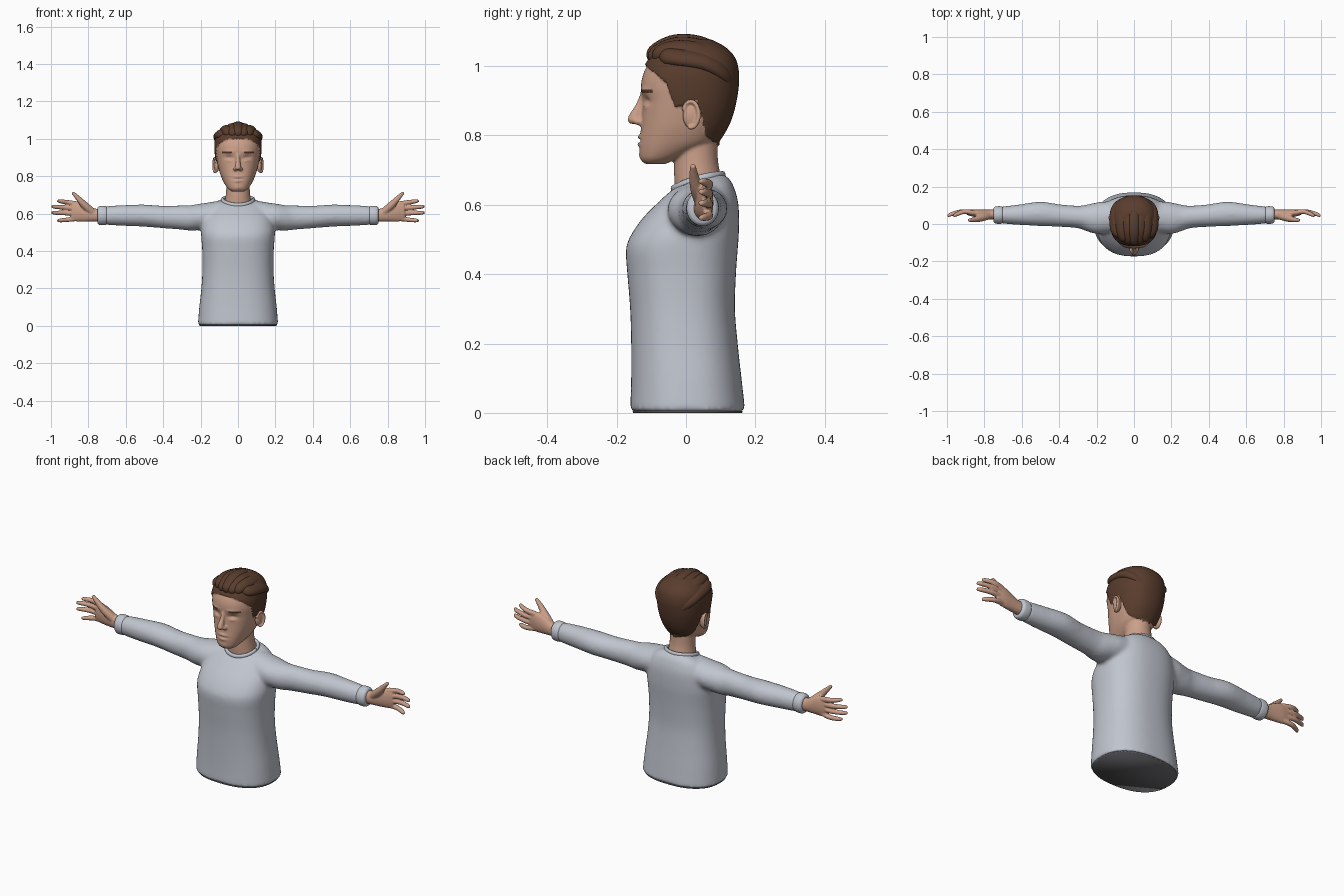
import bpy, bmesh, math
from mathutils import Vector, Matrix

if "Cube" in bpy.data.objects:
    bpy.data.objects.remove(bpy.data.objects["Cube"])


def material(name, rgb):
    m = bpy.data.materials.new(name)
    m.diffuse_color = (*rgb, 1)
    m.use_nodes = True
    m.node_tree.nodes["Principled BSDF"].inputs["Base Color"].default_value = m.diffuse_color
    return m


SHIRT = material("light grey knit", (0.53, 0.56, 0.62))
SKIN = material("skin", (0.60, 0.35, 0.25))
HAIR = material("brown hair", (0.10, 0.046, 0.026))
DARK = material("dark underside", (0.13, 0.13, 0.14))


def spline(rows, n=6):
    """Catmull-Rom resampling of rows of numbers."""
    out = []
    for i in range(len(rows) - 1):
        p0, p1, p2 = rows[max(i - 1, 0)], rows[i], rows[i + 1]
        p3 = rows[min(i + 2, len(rows) - 1)]
        for k in range(n):
            t = k / n
            out.append([b + 0.5 * t * (c - a + t * (2 * a - 5 * b + 4 * c - d + t * (3 * (b - c) + d - a)))
                        for a, b, c, d in zip(p0, p1, p2, p3)])
    return out + [list(rows[-1])]


def skin_rings(bm, rings):
    vs = [[bm.verts.new(p) for p in r] for r in rings]
    n = len(vs[0])
    for a, b in zip(vs, vs[1:]):
        for i in range(n):
            bm.faces.new((a[i], a[(i + 1) % n], b[(i + 1) % n], b[i]))
    bm.faces.new(vs[0])
    bm.faces.new(vs[-1])


def stack(bm, rows, power=2.3, n=64):
    """Horizontal rounded rings: z, half width, front y, back y, tilt."""
    rings = []
    for z, hw, yf, yb, tilt in rows:
        ring = []
        for i in range(n):
            a = 2 * math.pi * i / n
            c, s = math.cos(a), math.sin(a)
            dy = math.copysign(abs(s) ** (2 / power), s) * (yb - yf) / 2
            ring.append((math.copysign(abs(c) ** (2 / power), c) * hw, (yf + yb) / 2 + dy, z + tilt * dy))
        rings.append(ring)
    skin_rings(bm, rings)


def tube(bm, rows, side, sx=1, n=20):
    """Oval tube: x, y, z, radius along side, radius across it."""
    pts = [Vector((r[0] * sx, r[1], r[2])) for r in rows]
    rings = []
    for i, p in enumerate(pts):
        t = (pts[min(i + 1, len(pts) - 1)] - pts[max(i - 1, 0)]).normalized()
        a = Vector(side)
        a = (a - t * a.dot(t)).normalized()
        b = t.cross(a)
        rings.append([p + a * rows[i][3] * math.cos(w) + b * rows[i][4] * math.sin(w)
                      for w in (2 * math.pi * k / n for k in range(n))])
    skin_rings(bm, rings)


def ball(bm, pos, size):
    m = Matrix.Translation(pos) @ Matrix.Diagonal((*size, 1))
    bmesh.ops.create_uvsphere(bm, u_segments=24, v_segments=16, radius=1, matrix=m)


def finish(name, bm, mat, voxel=0, smooth=0):
    """Make the object; optionally fuse its pieces into one smooth skin."""
    bmesh.ops.recalc_face_normals(bm, faces=bm.faces[:])
    me = bpy.data.meshes.new(name)
    bm.to_mesh(me)
    bm.free()
    ob = bpy.data.objects.new(name, me)
    bpy.context.collection.objects.link(ob)
    if voxel:
        r = ob.modifiers.new("fuse", 'REMESH')
        r.mode, r.voxel_size = 'VOXEL', voxel
        s = ob.modifiers.new("soften", 'SMOOTH')
        s.factor, s.iterations = 0.5, smooth
        dg = bpy.context.evaluated_depsgraph_get()
        fused = bpy.data.meshes.new_from_object(ob.evaluated_get(dg))
        ob.modifiers.clear()
        ob.data = fused
    ob.data.materials.clear()
    ob.data.materials.append(mat)
    for p in ob.data.polygons:
        p.use_smooth = True
        p.material_index = 0
    return ob


# Sweater: torso and both sleeves fused together
bm = bmesh.new()
stack(bm, spline([
    (0.003, .215, -.161, .171, 0), (.10, .207, -.158, .160, 0), (.20, .196, -.158, .149, 0),
    (.30, .190, -.161, .141, 0), (.40, .191, -.169, .144, 0), (.47, .196, -.173, .149, 0),
    (.51, .197, -.160, .152, 0), (.56, .188, -.126, .153, 0), (.605, .172, -.087, .150, .04),
    (.643, .145, -.056, .136, .14), (.660, .115, -.042, .120, .24), (.672, .080, -.030, .100, .3)]), 2.4)
sleeve = spline([
    (.08, .04, .602, .070, .080), (.15, .035, .590, .070, .085), (.20, .031, .583, .070, .084),
    (.25, .034, .577, .068, .072), (.30, .038, .579, .065, .060), (.40, .045, .582, .060, .060),
    (.50, .054, .589, .059, .065), (.60, .050, .590, .056, .056), (.69, .048, .590, .051, .047),
    (.715, .048, .590, .046, .043)])
for s in (-1, 1):
    tube(bm, sleeve, (0, 0, 1), s, 32)
finish("sweater", bm, SHIRT, 0.009, 9)

# Cuffs
bm = bmesh.new()
for s in (-1, 1):
    tube(bm, spline([(.700, .048, .590, .044, .041), (.708, .048, .590, .050, .046), (.725, .048, .590, .052, .047),
                     (.742, .048, .590, .050, .045), (.750, .048, .590, .043, .038)], 4), (0, 0, 1), s, 32)
finish("cuffs", bm, SHIRT)

# Collar band around the neck
bm = bmesh.new()
loop = []
for i in range(49):
    c, s = math.cos(i * math.pi / 24), math.sin(i * math.pi / 24)
    loop.append((.083 * c, .035 + .071 * s, .666 + .020 * s + .008 * c * c, .011, .008))
tube(bm, loop, (0, 0, 1), 1, 12)
finish("collar", bm, SHIRT)

# Dark underside of the hem
bm = bmesh.new()
stack(bm, [(0, .206, -.152, .162, 0), (.006, .208, -.154, .164, 0)], 2.4)
finish("hem_underside", bm, DARK)

# Hands: palm, four fingers and thumb
for s, side in ((-1, "right"), (1, "left")):
    bm = bmesh.new()
    tube(bm, spline([(.72, .049, .590, .034, .030), (.77, .051, .592, .036, .026), (.81, .054, .601, .046, .024),
                     (.85, .058, .610, .053, .021), (.89, .061, .613, .050, .014)]), (0, 0, 1), s)
    for z0, x1, z1 in ((.652, .965, .668), (.627, .996, .638), (.601, .996, .605), (.574, .965, .562)):
        tube(bm, spline([(.86, .060, z0, .014, .014), (.86 + (x1 - .86) * .45, .066, z0 + (z1 - z0) * .5, .0125, .0125),
                         (x1 - .018, .052, z0 + (z1 - z0) * .85, .011, .011), (x1, .040, z1, .007, .007)]),
             (0, 0, 1), s, 12)
    tube(bm, spline([(.775, .046, .605, .021, .021), (.82, .032, .645, .020, .020), (.855, .023, .682, .014, .014),
                     (.885, .020, .714, .008, .008)]), (0, 1, 0), s, 12)
    finish(side + "_hand", bm, SKIN, 0.004, 3)

# Head: skull, neck and nose fused
bm = bmesh.new()
stack(bm, spline([
    (.717, .030, -.117, -.060, 0), (.730, .050, -.129, -.030, 0), (.750, .066, -.133, .020, 0),
    (.780, .083, -.134, .082, 0), (.820, .098, -.130, .112, 0), (.860, .108, -.127, .129, 0),
    (.900, .115, -.126, .139, 0), (.940, .119, -.130, .145, 0), (.980, .119, -.122, .146, 0),
    (1.02, .110, -.100, .136, 0), (1.05, .085, -.070, .108, 0), (1.07, .045, -.030, .070, 0)]))
stack(bm, spline([(.62, .078, -.030, .105, 0), (.68, .068, -.034, .100, 0), (.73, .063, -.034, .092, 0),
                  (.80, .062, -.034, .090, 0)]), 2)
tube(bm, spline([(0, -.120, .925, .009, .010), (0, -.134, .885, .011, .012), (0, -.150, .850, .016, .016),
                 (0, -.150, .838, .011, .011)]), (1, 0, 0))
ball(bm, (0, -.153, .846), (.016, .016, .014))
for s in (-1, 1):
    ball(bm, (s * .014, -.137, .839), (.012, .015, .010))
head = finish("head", bm, SKIN, 0.005, 4)

# Face relief: x, z, width, height, push in y
relief = [(0, .796, .022, .006, -.007), (0, .785, .028, .004, .004), (0, .774, .018, .006, -.006),
          (0, .740, .020, .014, -.003)]
for s in (-1, 1):
    relief += [(s * .048, .897, .022, .014, .011), (s * .048, .886, .016, .009, -.007), (s * .05, .930, .025, .008, -.004)]
LINE = [(-.20, 1.0), (-.11, .998), (-.055, .950), (-.032, .882), (-.012, .884), (.03, .902),
        (.044, .860), (.055, .800), (.09, .772), (.30, .772)]


def is_hair(p):
    for (y0, z0), (y1, z1) in zip(LINE, LINE[1:]):
        if y0 <= p.y < y1:
            return p.z > z0 + (z1 - z0) * (p.y - y0) / (y1 - y0)


moves = []
for v in head.data.vertices:
    p, d = v.co, Vector((0, 0, 0))
    if is_hair(p):
        d = v.normal * .007
    elif p.y < -.06 and v.normal.y < 0:
        d.y = sum(k * math.exp(-((p.x - x) / w) ** 2 - ((p.z - z) / h) ** 2) for x, z, w, h, k in relief)
    moves.append(p + d)

# Short hair and eyebrows are coloured faces of the head
head.data.materials.append(HAIR)
for f in head.data.polygons:
    c = f.center
    brow = c.y < -.05 and .03 < abs(c.x) < .085 and abs(c.z - .927) < .004
    f.material_index = 1 if is_hair(c) or brow else 0
for v, p in zip(head.data.vertices, moves):
    v.co = p

# Ears: inner shell with a raised rim
for s, side in ((-1, "right"), (1, "left")):
    bm = bmesh.new()
    ball(bm, (s * .114, .014, .858), (.014, .024, .038))
    rim = []
    for i in range(25):
        a = math.radians(-110 + i * 270 / 24)
        rim.append((.124 + .006 * math.cos(a), .014 + .023 * math.cos(a), .860 + .038 * math.sin(a), .008, .006))
    tube(bm, rim, (1, 0, 0), s, 10)
    finish(side + "_ear", bm, SKIN, 0.004, 2)

# Swept-back top hair made of overlapping locks
bm = bmesh.new()
for i in range(7):
    u = (i - 3) / 3
    q = u * u
    lift = .004 * (i % 2)
    tube(bm, spline([
        (u * .070, -.098 + .040 * q, 1.012 - .006 * q, .014, .008),
        (u * .082, -.092 + .035 * q, 1.036 - .010 * q + lift, .027, .020),
        (u * .100, -.030 + .010 * q, 1.066 - .042 * q + lift, .031, .021),
        (u * .102, .050, 1.058 - .046 * q + lift, .031, .021),
        (u * .088, .108 - .012 * q, 1.018 - .030 * q, .029, .020),
        (u * .060, .136 - .012 * q, .970 - .012 * q, .022, .014),
        (u * .040, .138, .935, .008, .005)]), (1, 0, .001 - .7 * u), 1, 16)
finish("top_hair", bm, HAIR)
